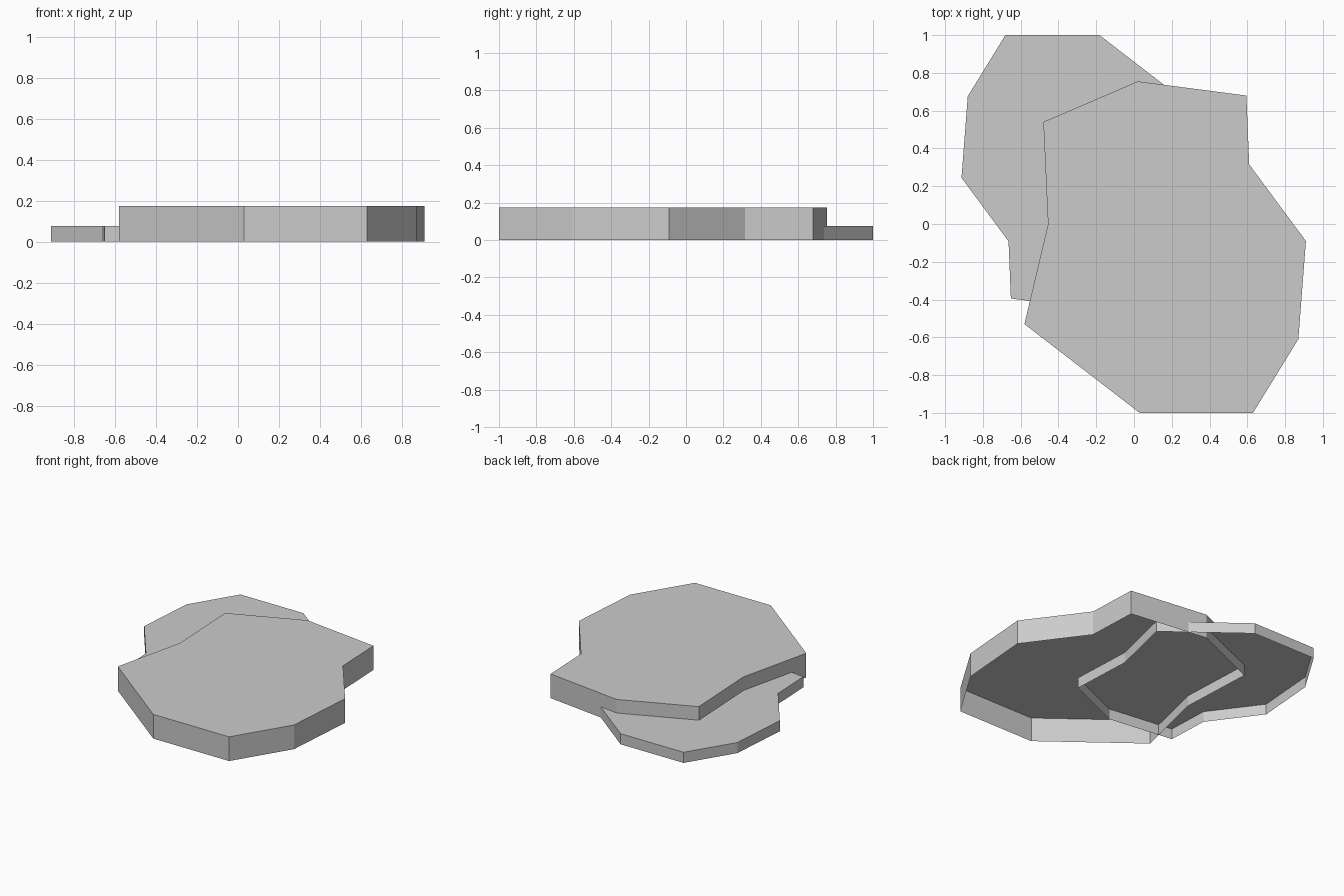
import bpy
import bmesh

if "Cube" in bpy.data.objects:
    bpy.data.objects.remove(bpy.data.objects["Cube"], do_unlink=True)

# Stone colour
stone = bpy.data.materials.new("pale_grey_stone")
stone.use_nodes = True
colour = (0.6, 0.6, 0.6, 1)
stone.diffuse_color = colour
stone.node_tree.nodes["Principled BSDF"].inputs["Base Color"].default_value = colour

# Faceted outline shared by both slabs, counter-clockwise
outline = [(0.03, -1), (0.63, -1), (0.87, -0.61), (0.91, -0.09), (0.61, 0.315),
           (0.595, 0.68), (0.02, 0.755), (-0.48, 0.54), (-0.455, 0), (-0.58, -0.53)]


def slab(name, points, height):
    """Flat top with a skirt of walls, open underneath."""
    bm = bmesh.new()
    low = [bm.verts.new((x, y, 0)) for x, y in points]
    high = [bm.verts.new((x, y, height)) for x, y in points]
    bm.faces.new(high)
    for i in range(len(points)):
        j = (i + 1) % len(points)
        bm.faces.new((low[i], low[j], high[j], high[i]))
    mesh = bpy.data.meshes.new(name)
    bm.to_mesh(mesh)
    bm.free()
    mesh.materials.append(stone)
    obj = bpy.data.objects.new(name, mesh)
    bpy.context.collection.objects.link(obj)
    return obj


# Tall slab in front, and a smaller copy turned half round behind it
slab("upper_slab", outline, 0.173)
scale = 0.83
turned = [(-0.158 - scale * x, 0.17 - scale * y) for x, y in outline]
slab("lower_slab", turned, 0.076)
